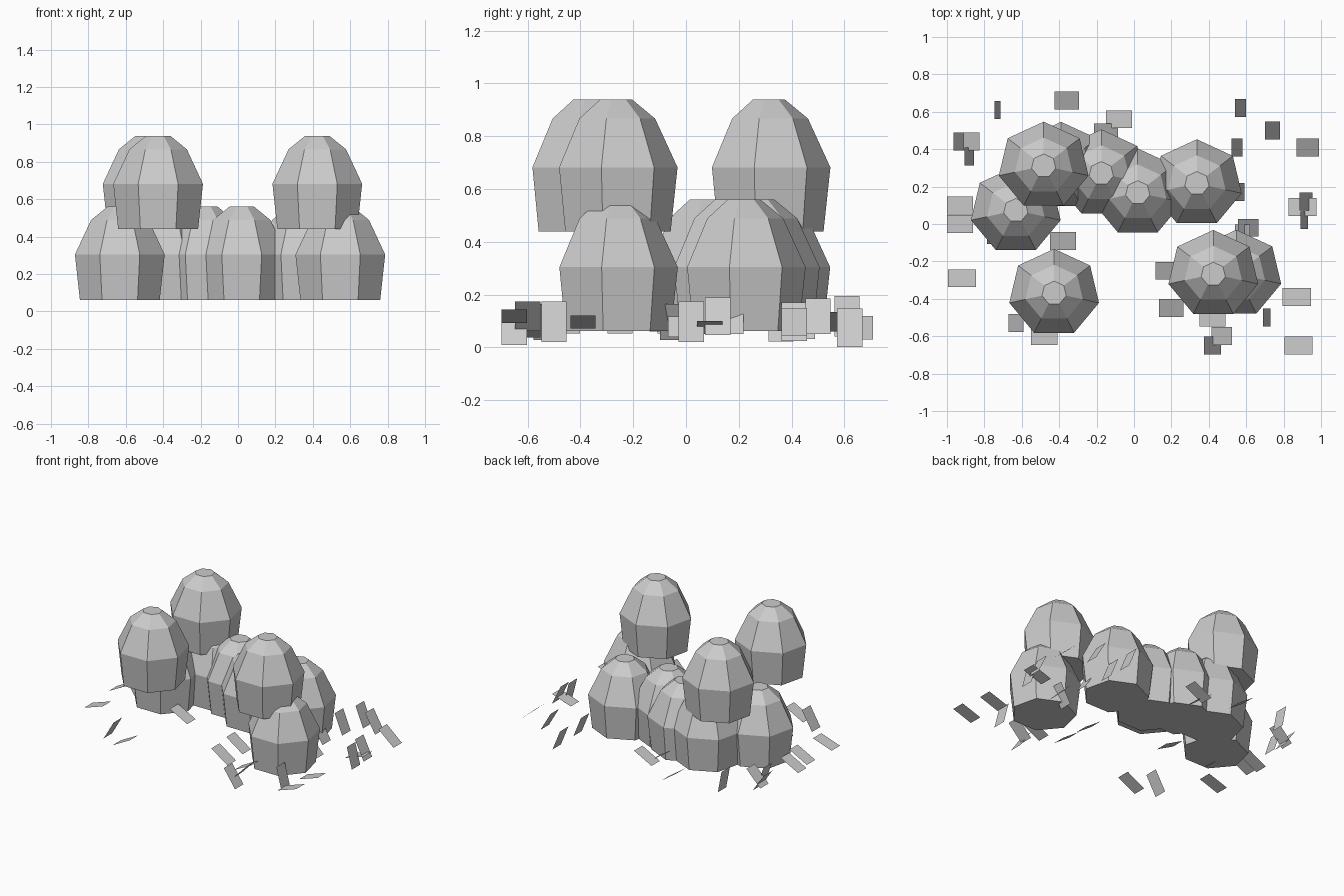
import bpy
import math

if "Cube" in bpy.data.objects:
    bpy.data.objects.remove(bpy.data.objects["Cube"])

grey = bpy.data.materials.new("plain_grey")
grey.diffuse_color = (0.6, 0.6, 0.6, 1)
grey.use_nodes = True
grey.node_tree.nodes["Principled BSDF"].inputs["Base Color"].default_value = grey.diffuse_color


def add_mesh(name, verts, faces):
    mesh = bpy.data.meshes.new(name)
    mesh.from_pydata(verts, [], faces)
    mesh.materials.append(grey)
    mesh.update()
    obj = bpy.data.objects.new(name, mesh)
    bpy.context.collection.objects.link(obj)
    return obj


SIDES = 7
PROFILE = [(0.89, -0.242), (1.0, 0.0), (0.64, 0.185), (0.27, 0.257)]  # radius, height


def add_clump(name, x, y, z):
    """Seven-sided faceted dome with flat top and closed base."""
    verts = []
    for r, h in PROFILE:
        for i in range(SIDES):
            a = math.pi / 2 + 2 * math.pi * i / SIDES
            verts.append((0.246 * r * math.cos(a), 0.236 * r * math.sin(a), h))
    faces = [tuple(reversed(range(SIDES)))]
    for k in range(len(PROFILE) - 1):
        for i in range(SIDES):
            j = (i + 1) % SIDES
            faces.append((k * SIDES + i, k * SIDES + j,
                          (k + 1) * SIDES + j, (k + 1) * SIDES + i))
    faces.append(tuple(range(3 * SIDES, 4 * SIDES)))
    add_mesh(name, verts, faces).location = (x, y, z)


# Lower row of foliage clumps
for x, y in [(-0.632, 0.073), (-0.39, 0.31), (-0.175, 0.27),
             (0.02, 0.168), (0.336, 0.217), (0.547, -0.267)]:
    add_clump("lower_clump", x, y, 0.304)

# Raised clumps
for x, y in [(-0.483, 0.311), (0.424, -0.268), (-0.427, -0.369)]:
    add_clump("upper_clump", x, y, 0.682)

LEAF_LENGTH, LEAF_WIDTH = 0.158, 0.096


def add_leaf(x, y, z, seen):
    """Flat leaf tilted about y; seen = width from above, negative slopes down to +x."""
    dx, dy = abs(seen) / 2, LEAF_WIDTH / 2
    dz = math.copysign(math.sqrt(LEAF_LENGTH ** 2 - seen ** 2) / 2, seen)
    leaf = add_mesh("loose_leaf",
                    [(-dx, -dy, -dz), (dx, -dy, dz), (dx, dy, dz), (-dx, dy, -dz)],
                    [(0, 1, 2, 3)])
    leaf.location = (x, y, z)


# Low-lying leaves
for x, y, w in [(-0.36, 0.66, -0.13), (0.57, 0.62, -0.06), (0.42, -0.65, -0.09),
                (0.90, 0.09, 0.15), (-0.48, -0.60, 0.14)]:
    add_leaf(x, y, 0.075, w)

# Middle leaves
for x, y, w in [(0.93, 0.41, -0.12), (0.55, 0.41, -0.06), (-0.08, 0.56, 0.14),
                (-0.15, 0.49, -0.13), (-0.92, 0.44, -0.09), (-0.88, 0.36, -0.05),
                (-0.93, 0.1, 0.14), (-0.92, -0.29, 0.15), (-0.38, -0.09, -0.14),
                (-0.63, -0.53, 0.08), (0.18, -0.25, -0.13), (0.2, -0.45, -0.13),
                (0.42, -0.5, 0.14), (0.71, -0.5, -0.04), (0.87, -0.39, 0.15),
                (0.91, 0.02, -0.04), (0.61, -0.02, -0.11), (0.58, -0.05, 0.08)]:
    add_leaf(x, y, 0.097, w)

# Higher leaves
for x, y, w in [(-0.73, 0.61, -0.03), (0.74, 0.5, -0.08), (-0.88, 0.44, 0.11),
                (-0.93, 0.0, 0.14), (0.47, -0.6, 0.11), (0.88, -0.65, 0.15),
                (0.92, 0.12, -0.07), (0.55, 0.17, -0.08), (-0.74, -0.06, -0.09)]:
    add_leaf(x, y, 0.118, w)
